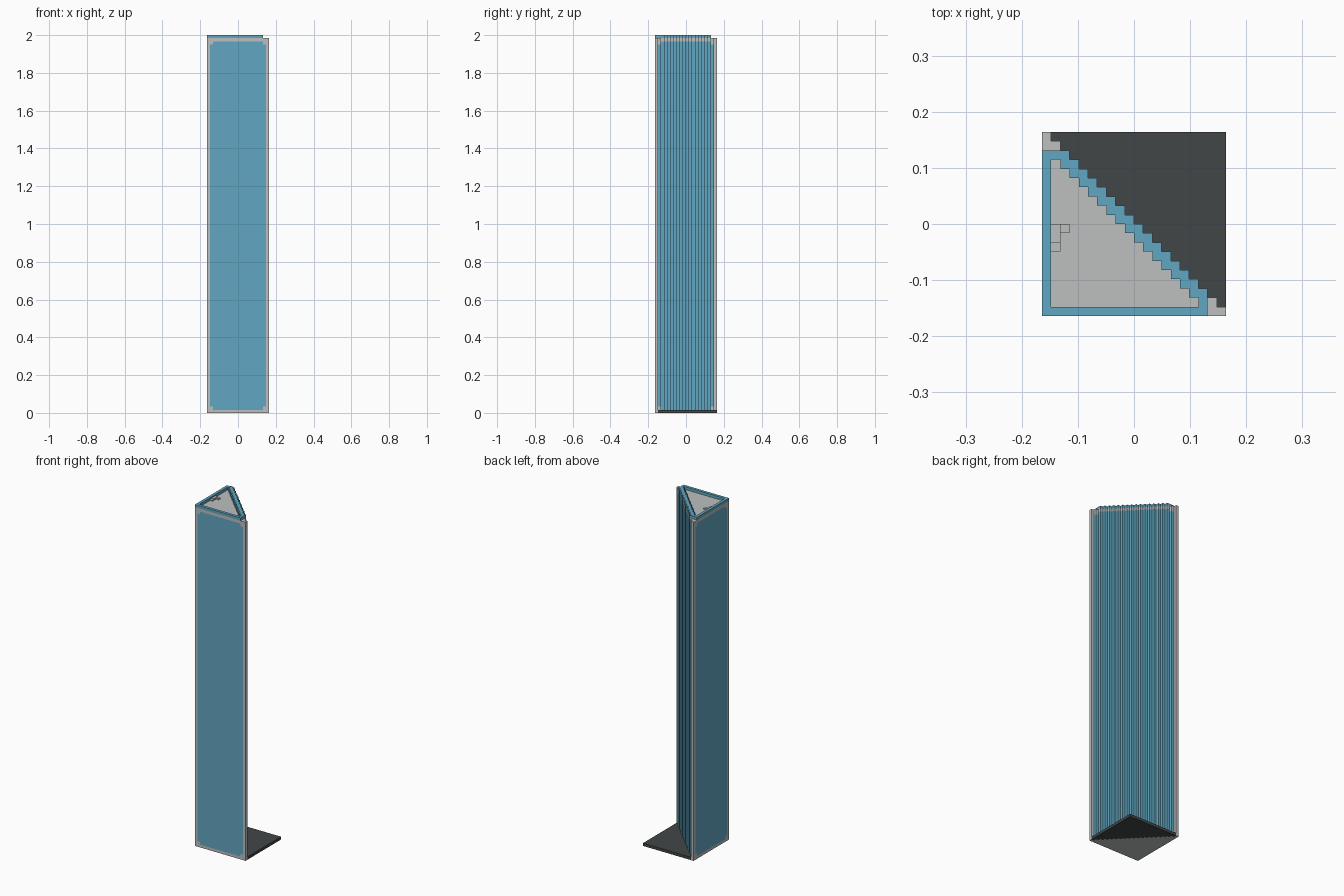
import bpy
import bmesh

cube = bpy.data.objects.get("Cube")
if cube:
    bpy.data.objects.remove(cube, do_unlink=True)

N = 20           # cells along each side of the footprint
TOP = 122        # cells in height
U = 2 / TOP      # size of one cell
LAST = N - 1     # cells on the diagonal have i + j == LAST
BLUE, GREY, DARK = range(3)


def make_material(name, rgb):
    mat = bpy.data.materials.new(name)
    mat.use_nodes = True
    colour = (*rgb, 1)
    mat.diffuse_color = colour
    mat.node_tree.nodes["Principled BSDF"].inputs["Base Color"].default_value = colour
    return mat


materials = [
    make_material("sky_blue", (0.12, 0.39, 0.54)),
    make_material("light_grey", (0.51, 0.525, 0.525)),
    make_material("charcoal", (0.054, 0.062, 0.062)),
]


def add_slab(bm, cells, low, high, colour, bottom=True, top=True):
    """Extrude a set of grid cells, keeping only the outer walls and wanted caps."""
    def quad(points, mat):
        verts = [bm.verts.new(((x - N / 2) * U, (y - N / 2) * U, z * U)) for x, y, z in points]
        bm.faces.new(verts).material_index = mat

    for i, j in cells:
        mat = colour(i, j)
        ring = [(i, j), (i + 1, j), (i + 1, j + 1), (i, j + 1)]
        sides = [(i, j - 1), (i + 1, j), (i, j + 1), (i - 1, j)]
        for n, side in enumerate(sides):
            if side not in cells:
                a, b = ring[n], ring[(n + 1) % 4]
                quad([(*a, low), (*b, low), (*b, high), (*a, high)], mat)
        if top:
            quad([(*p, high) for p in ring], mat)
        if bottom:
            quad([(*p, low) for p in reversed(ring)], mat)


def finish(name, bm):
    bmesh.ops.remove_doubles(bm, verts=bm.verts, dist=U / 100)
    # Merge flat neighbouring faces of the same colour
    bmesh.ops.dissolve_limit(bm, angle_limit=0.01, verts=bm.verts, edges=bm.edges,
                             delimit={'MATERIAL'})
    mesh = bpy.data.meshes.new(name)
    bm.to_mesh(mesh)
    bm.free()
    for mat in materials:
        mesh.materials.append(mat)
    obj = bpy.data.objects.new(name, mesh)
    bpy.context.collection.objects.link(obj)
    return obj


def plain(index):
    return lambda i, j: index


grid = [(i, j) for i in range(N) for j in range(N)]
triangle = {(i, j) for i, j in grid if i + j <= LAST}
corners = {(0, 0), (LAST, 0), (0, LAST)}
near_corners = {(1, 0), (0, 1), (LAST - 1, 0), (LAST - 1, 1), (0, LAST - 1), (1, LAST - 1)}


def panel(i, j):
    return GREY if (i, j) in corners else BLUE


def panel_end(i, j):
    return GREY if (i, j) in corners | near_corners else BLUE


# Stepped triangular tower: grey frame around blue panels
bm = bmesh.new()
add_slab(bm, triangle, 0, 1, plain(GREY), top=False)
add_slab(bm, triangle, 1, 2, panel_end, bottom=False, top=False)
add_slab(bm, triangle, 2, TOP - 3, panel, bottom=False, top=False)
add_slab(bm, triangle, TOP - 3, TOP - 2, panel_end, bottom=False, top=False)
add_slab(bm, triangle, TOP - 2, TOP - 1, plain(GREY), bottom=False)
finish("tower", bm)

# Blue rim around the sunken roof
rim = {(i, j) for i, j in triangle
       if max(i, j) < LAST - 1 and (min(i, j) == 0 or i + j >= LAST - 1)}
bm = bmesh.new()
add_slab(bm, rim, TOP - 1, TOP, plain(BLUE), bottom=False)
finish("roof_rim", bm)

# Small raised fitting on the roof
bm = bmesh.new()
add_slab(bm, {(1, 8), (1, 9)}, TOP - 1, TOP - 0.4, plain(GREY), bottom=False)
add_slab(bm, {(1, 7), (2, 9)}, TOP - 1, TOP - 0.6, plain(GREY), bottom=False)
finish("roof_fitting", bm)

# Dark ground slab filling the other half of the square
bm = bmesh.new()
add_slab(bm, set(grid) - triangle, 0, 1, plain(DARK))
finish("ground_slab", bm)
